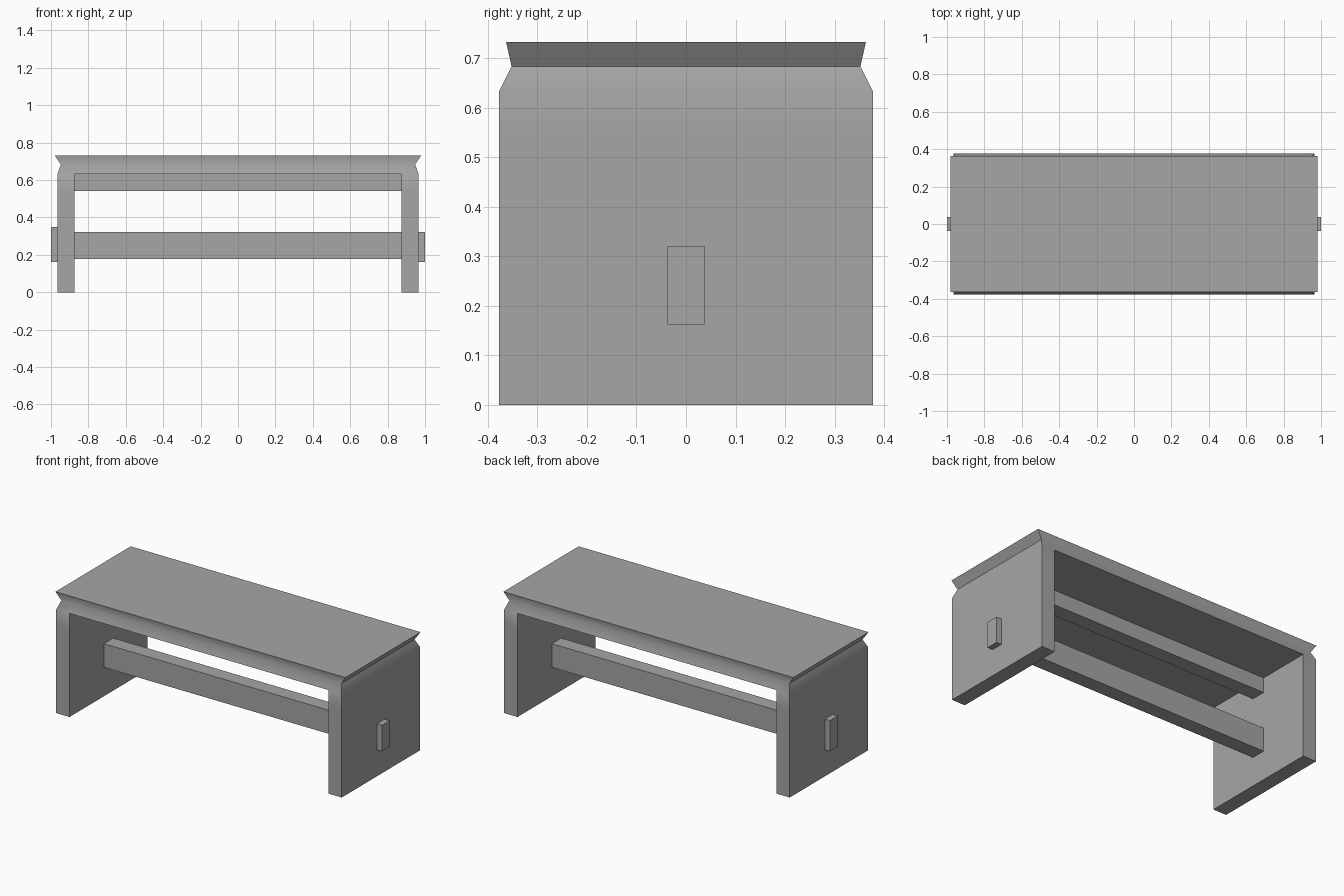
import bpy, bmesh, math

cube = bpy.data.objects.get("Cube")
if cube:
    bpy.data.objects.remove(cube, do_unlink=True)

grey = bpy.data.materials.new("plain_grey")
grey.use_nodes = True
grey.diffuse_color = (0.38, 0.38, 0.38, 1)
grey.node_tree.nodes["Principled BSDF"].inputs["Base Color"].default_value = (0.38, 0.38, 0.38, 1)


def finish(name, bm):
    bmesh.ops.recalc_face_normals(bm, faces=bm.faces)
    mesh = bpy.data.meshes.new(name)
    bm.to_mesh(mesh)
    bm.free()
    mesh.materials.append(grey)
    obj = bpy.data.objects.new(name, mesh)
    bpy.context.collection.objects.link(obj)
    return obj


def box(name, x0, x1, half_y, z0, z1):
    bm = bmesh.new()
    bmesh.ops.create_cube(bm, size=1)
    for v in bm.verts:
        v.co.x = (x0 + x1) / 2 + v.co.x * (x1 - x0)
        v.co.y *= 2 * half_y
        v.co.z = (z0 + z1) / 2 + v.co.z * (z1 - z0)
    return finish(name, bm)


# Bench body: legs and grooved seat edge, lofted from (half x, half y, height)
INNER = 0.875
LEVELS = [(0.965, 0.377, 0), (0.965, 0.377, 0.54), (0.965, 0.377, 0.633),
          (0.947, 0.352, 0.683), (0.98, 0.363, 0.732)]
SEAT = 2  # level where the seat slab starts

bm = bmesh.new()
rings = []
for hx, hy, z in LEVELS:
    rings.append([[bm.verts.new((x, y, z)) for x in (-hx, -INNER, INNER, hx)]
                  for y in (-hy, hy)])


def cap(ring, cols):
    for c in cols:
        bm.faces.new((ring[0][c], ring[0][c + 1], ring[1][c + 1], ring[1][c]))


for i, (a, b) in enumerate(zip(rings, rings[1:])):
    below_seat = i < SEAT
    for row in (0, 1):
        for c in (0, 2) if below_seat else (0, 1, 2):
            bm.faces.new((a[row][c], a[row][c + 1], b[row][c + 1], b[row][c]))
    for c in (0, 1, 2, 3) if below_seat else (0, 3):
        bm.faces.new((a[0][c], a[1][c], b[1][c], b[0][c]))
cap(rings[0], (0, 2))       # feet
cap(rings[SEAT], (1,))      # underside of seat
cap(rings[-1], (0, 1, 2))   # seat top

body = finish("bench_body", bm)
bpy.ops.object.select_all(action="DESELECT")
body.select_set(True)
bpy.context.view_layer.objects.active = body
bpy.ops.object.shade_smooth_by_angle(angle=math.radians(45))

# Rails between the legs
box("seat_rail", -0.88, 0.88, 0.045, 0.542, 0.64)
box("stretcher", -0.88, 0.88, 0.045, 0.177, 0.321)

# Tenon ends showing through the legs
box("left_tenon", 0.95, 1.0, 0.037, 0.162, 0.321)
box("right_tenon", -1.0, -0.95, 0.037, 0.162, 0.35)
